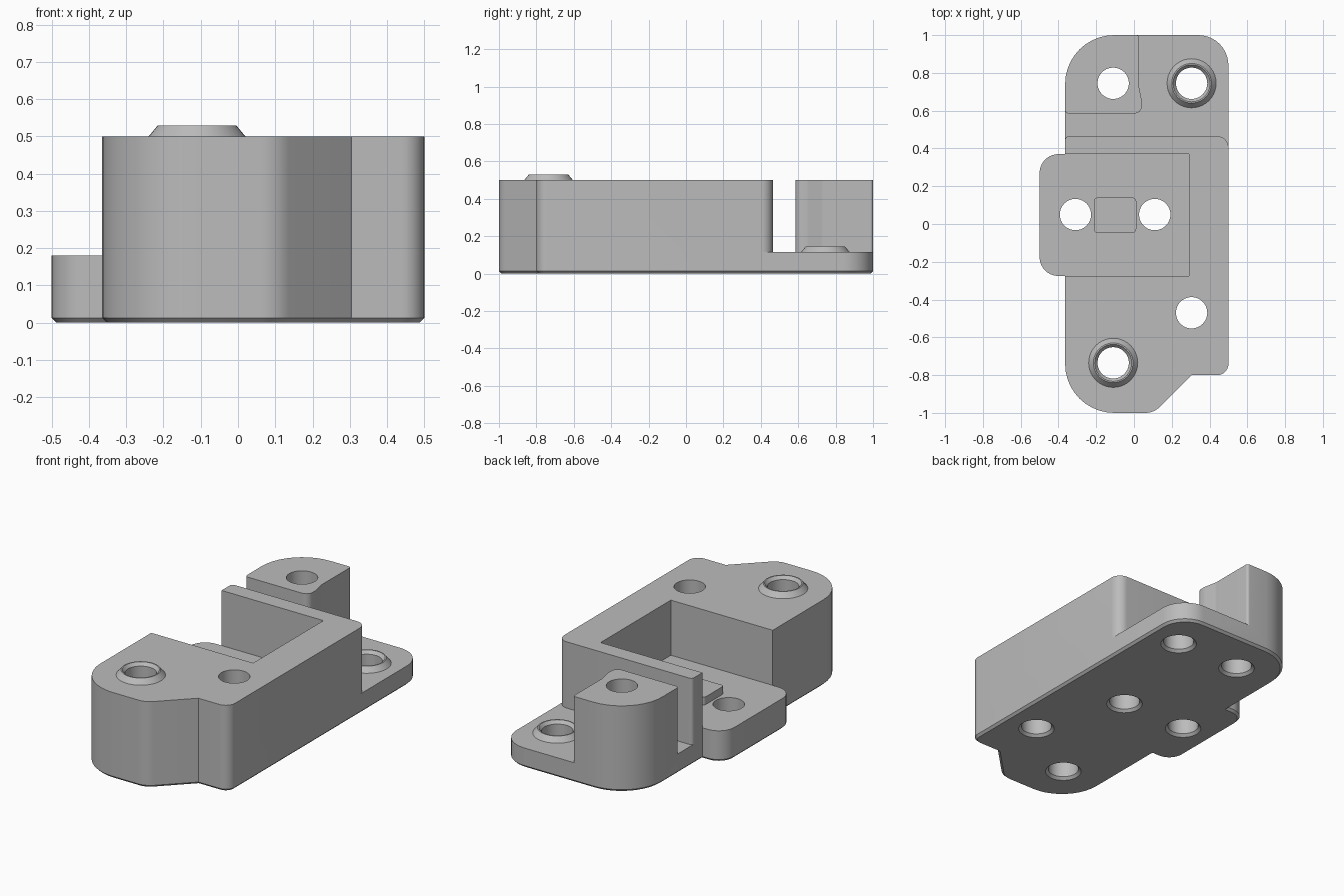
import bpy, bmesh, math
from mathutils import Vector

cube = bpy.data.objects.get("Cube")
if cube:
    bpy.data.objects.remove(cube, do_unlink=True)

grey = bpy.data.materials.new("plain grey")
grey.use_nodes = True
grey.diffuse_color = (0.5, 0.5, 0.5, 1)
grey.node_tree.nodes["Principled BSDF"].inputs["Base Color"].default_value = (0.5, 0.5, 0.5, 1)

HOLE_R = 0.083


def rounded(corners, steps=10):
    """Closed outline from (x, y, radius) corners."""
    pts = []
    n = len(corners)
    for i, (x, y, r) in enumerate(corners):
        p = Vector((x, y))
        if r == 0:
            pts.append(p)
            continue
        a = (Vector(corners[i - 1][:2]) - p).normalized()
        b = (Vector(corners[(i + 1) % n][:2]) - p).normalized()
        half = a.angle(b) / 2
        centre = p + (a + b).normalized() * (r / math.sin(half))
        start = p + a * (r / math.tan(half)) - centre
        end = p + b * (r / math.tan(half)) - centre
        turn = math.atan2(start.x * end.y - start.y * end.x, start.dot(end))
        for k in range(steps + 1):
            t = turn * k / steps
            c, s = math.cos(t), math.sin(t)
            pts.append(centre + Vector((start.x * c - start.y * s, start.x * s + start.y * c)))
    return pts


def inset(pts, d):
    """Move a counter-clockwise outline inwards by d."""
    out = []
    for i, p in enumerate(pts):
        e1 = (p - pts[i - 1]).normalized()
        e2 = (pts[(i + 1) % len(pts)] - p).normalized()
        n1, n2 = Vector((-e1.y, e1.x)), Vector((-e2.y, e2.x))
        out.append(p + (n1 + n2) * (d / (1 + n1.dot(n2))))
    return out


def make(name, bm):
    bmesh.ops.recalc_face_normals(bm, faces=bm.faces)
    me = bpy.data.meshes.new(name)
    bm.to_mesh(me)
    bm.free()
    me.materials.append(grey)
    ob = bpy.data.objects.new(name, me)
    bpy.context.collection.objects.link(ob)
    return ob


def stack(name, layers, bottom=True):
    """Solid skinned through (outline, z) layers."""
    bm = bmesh.new()
    rings = [[bm.verts.new((p.x, p.y, z)) for p in pts] for pts, z in layers]
    for lo, hi in zip(rings, rings[1:]):
        for i in range(len(lo)):
            bm.faces.new((lo[i - 1], lo[i], hi[i], hi[i - 1]))
    if bottom:
        bm.faces.new(rings[0][::-1])
    bm.faces.new(rings[-1])
    return make(name, bm)


def circle(x, y, r, n=40):
    return [Vector((x + r * math.cos(i * math.tau / n), y + r * math.sin(i * math.tau / n))) for i in range(n)]


def boolean(target, tool, op):
    mod = target.modifiers.new(op, 'BOOLEAN')
    mod.operation, mod.solver, mod.object = op, 'EXACT', tool
    bpy.context.view_layer.objects.active = target
    bpy.ops.object.modifier_apply(modifier=mod.name)
    bpy.data.objects.remove(tool, do_unlink=True)


def smooth(ob):
    bpy.ops.object.select_all(action='DESELECT')
    ob.select_set(True)
    bpy.context.view_layer.objects.active = ob
    bpy.ops.object.shade_smooth_by_angle(angle=math.radians(25))


# Shared front edge of plate and block, running left to right
front = [(-0.365, -1, 0.26), (0.105, -1, 0.11), (0.305, -0.8, 0), (0.5, -0.8, 0.06)]
tab_edge = [(-0.365, 0.37, 0), (-0.5, 0.37, 0.1), (-0.5, -0.275, 0.1), (-0.365, -0.275, 0)]

# Base plate with chamfered underside
plate = rounded(front + [(0.5, 1, 0.16), (-0.365, 1, 0.26)] + tab_edge)
body = stack("bracket_body", [(inset(plate, 0.013), 0), (plate, 0.013), (plate, 0.115)])

# Tall block wrapping round the open pocket
block = rounded(front + [(0.5, 0.465, 0.06), (-0.365, 0.465, 0.02), (-0.365, 0.37, 0),
                         (0.29, 0.37, 0), (0.29, -0.275, 0), (-0.365, -0.275, 0)])
# Pocket floor and side tab
floor = rounded([(0.29, -0.275, 0), (0.29, 0.37, 0), (-0.5, 0.37, 0.1), (-0.5, -0.275, 0.1)])
# Rear post
post = rounded([(-0.365, 0.585, 0.02), (0.042, 0.585, 0.04), (0.042, 0.65, 0.05),
                (0.026, 0.73, 0.05), (0.026, 1, 0.015), (-0.365, 1, 0.26)])
for name, outline, top in (("block", block, 0.5), ("floor", floor, 0.18), ("post", post, 0.5)):
    boolean(body, stack(name, [(outline, 0.115), (outline, top)]), 'UNION')

# Through holes, chamfered at the underside
for x, y in ((-0.11, 0.745), (0.305, 0.745), (-0.31, 0.05), (0.11, 0.05), (0.305, -0.47), (-0.11, -0.735)):
    tool = stack("drill", [(circle(x, y, 0.108), -0.01), (circle(x, y, HOLE_R), 0.015),
                           (circle(x, y, HOLE_R), 0.7)])
    boolean(body, tool, 'DIFFERENCE')
smooth(body)


# Raised tapered collars round two of the holes
def collar(name, x, y, z):
    bm = bmesh.new()
    profile = [(0.13, 0), (0.105, 0.03), (0.098, 0.03), (HOLE_R, 0.012), (HOLE_R, 0)]
    rings = [[bm.verts.new((p.x, p.y, z + h)) for p in circle(x, y, r)] for r, h in profile]
    for lo, hi in zip(rings, rings[1:]):
        for i in range(len(lo)):
            bm.faces.new((lo[i - 1], lo[i], hi[i], hi[i - 1]))
    smooth(make(name, bm))


collar("front_collar", -0.11, -0.735, 0.5)
collar("rear_collar", 0.305, 0.745, 0.115)

# Small raised pad between the pocket holes
pad = rounded([(-0.213, -0.047, 0.02), (0.012, -0.047, 0.02), (0.012, 0.14, 0.02), (-0.213, 0.14, 0.02)], 5)
smooth(stack("pocket_pad", [(pad, 0.18), (pad, 0.225)], bottom=False))
